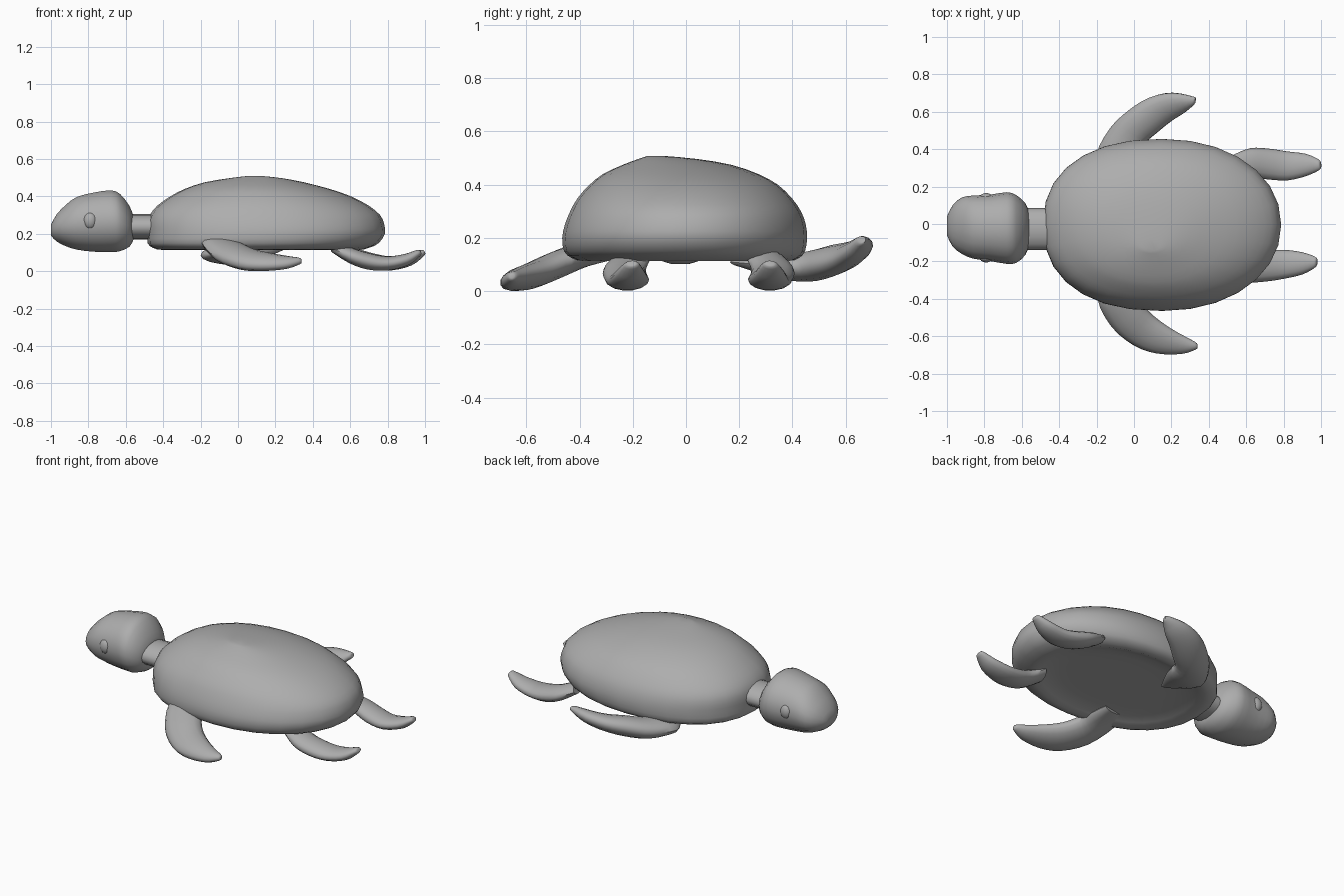
import bpy, bmesh, math
from mathutils import Vector

if "Cube" in bpy.data.objects:
    bpy.data.objects.remove(bpy.data.objects["Cube"])

grey = bpy.data.materials.new("plain_grey")
grey.diffuse_color = (0.42, 0.42, 0.42, 1)
grey.use_nodes = True
grey.node_tree.nodes["Principled BSDF"].inputs["Base Color"].default_value = grey.diffuse_color


def finish(name, bm, angle=50):
    """Turn a bmesh into a smooth shaded grey object."""
    bmesh.ops.recalc_face_normals(bm, faces=bm.faces)
    mesh = bpy.data.meshes.new(name)
    bm.to_mesh(mesh)
    bm.free()
    mesh.materials.append(grey)
    ob = bpy.data.objects.new(name, mesh)
    bpy.context.collection.objects.link(ob)
    bpy.ops.object.select_all(action='DESELECT')
    ob.select_set(True)
    bpy.context.view_layer.objects.active = ob
    bpy.ops.object.shade_smooth_by_angle(angle=math.radians(angle))
    return ob


def resample(rings, steps):
    """Insert smooth in-between rings along the loft."""
    out = []
    for i in range(len(rings) - 1):
        quad = [rings[max(i - 1, 0)], rings[i], rings[i + 1],
                rings[min(i + 2, len(rings) - 1)]]
        for s in range(steps):
            t = s / steps
            ring = []
            for a, b, c, d in zip(*quad):
                a, b, c, d = map(Vector, (a, b, c, d))
                ring.append(b + .5 * t * (c - a + t * (2 * a - 5 * b + 4 * c - d
                            + t * (3 * (b - c) + d - a))))
            out.append(ring)
    return out + [rings[-1]]


def loft(name, rings, steps=3, angle=50):
    """Skin a list of closed rings and cap both ends."""
    bm = bmesh.new()
    loops = [[bm.verts.new(p) for p in ring] for ring in resample(rings, steps)]
    n = len(loops[0])
    for a, b in zip(loops, loops[1:]):
        for i in range(n):
            j = (i + 1) % n
            bm.faces.new((a[i], a[j], b[j], b[i]))
    bm.faces.new(loops[0])
    bm.faces.new(loops[-1])
    return finish(name, bm, angle)


def oval(n, u0, u1, v0, v1, p_neg=2.05, p_pos=2.05):
    """Superellipse filling a box, with its own squareness on each u side."""
    pts = []
    for i in range(n):
        t = 2 * math.pi * i / n
        c, s = math.cos(t), math.sin(t)
        e = 2 / (p_pos if c > 0 else p_neg)
        u = math.copysign(abs(c) ** e, c)
        v = math.copysign(abs(s) ** e, s)
        pts.append(((u0 + u1) / 2 + u * (u1 - u0) / 2,
                    (v0 + v1) / 2 + v * (v1 - v0) / 2))
    return pts


# Shell: horizontal ovals from the hollow belly, over the rim, to the top
# (z, x0, x1, y0, y1)
shell = [
    (.142, .05, .25, -.08, .08), (.143, -.10, .38, -.20, .20),
    (.138, -.30, .54, -.32, .32), (.114, -.40, .64, -.385, .385),
    (.125, -.455, .70, -.43, .425), (.150, -.483, .752, -.458, .447),
    (.200, -.485, .785, -.465, .455), (.250, -.485, .782, -.455, .45),
    (.300, -.472, .76, -.435, .432), (.350, -.432, .70, -.407, .397),
    (.400, -.362, .605, -.362, .345), (.440, -.285, .49, -.312, .272),
    (.475, -.18, .355, -.237, .17), (.497, -.05, .24, -.178, .04),
    (.508, .04, .14, -.145, -.08),
]
loft("shell", [[(x, y, z) for x, y in oval(28, x0, x1, y0, y1,
                                           2.3 - max(0, z - .3), 2.1)]
               for z, x0, x1, y0, y1 in shell], 2)

# Head: upright ovals along x (x, y0, y1, z0, z1)
head = [
    (-1.0, -.06, .04, .19, .25), (-.97, -.12, .10, .158, .305),
    (-.92, -.16, .142, .132, .357), (-.86, -.185, .152, .113, .40),
    (-.77, -.198, .157, .102, .423), (-.68, -.213, .17, .10, .435),
    (-.63, -.208, .155, .105, .415), (-.58, -.165, .11, .13, .35),
    (-.56, -.11, .06, .165, .30),
]
loft("head", [[(x, y, z) for y, z in oval(18, y0, y1, z0, z1)]
              for x, y0, y1, z0, z1 in head], 2)

# Neck: short tube between head and shell
loft("neck", [[(x, y, z) for y, z in oval(16, -.14, .085, .17, .305, 2, 2)]
              for x in (-.60, -.44)], 1)

# Eyes: flattened balls set into the sides of the head
for name, y in (("eye_near", -.176), ("eye_far", .136)):
    bm = bmesh.new()
    bmesh.ops.create_uvsphere(bm, u_segments=16, v_segments=10, radius=1)
    for v in bm.verts:
        v.co = Vector((-.79 + v.co.x * .037, y + v.co.y * .03, .27 + v.co.z * .045))
    finish(name, bm)


def flipper(name, sections):
    """Blade from (outer edge, inner edge, half thickness) sections, round tip."""
    secs = [(Vector(a), Vector(b), t) for a, b, t in sections]
    mids = [(a + b) / 2 for a, b, t in secs]
    rings = []
    for i, (a, b, t) in enumerate(secs):
        along = mids[min(i + 1, len(mids) - 1)] - mids[max(i - 1, 0)]
        half = (a - b) / 2
        up = half.cross(along).normalized() * t
        rings.append([mids[i] + half * math.cos(k * math.pi / 7)
                      + up * math.sin(k * math.pi / 7) for k in range(14)])
    tip = mids[-1] + along.normalized() * .012
    rings.append([tip + (p - mids[-1]) * .4 for p in rings[-1]])
    loft(name, rings)


# Front flippers: one sweeps down, the other lifts
flipper("front_flipper_low", [
    ((-.15, -.28, .17), (.00, -.25, .14), .03),
    ((-.195, -.40, .155), (.03, -.36, .125), .045),
    ((-.12, -.55, .075), (.05, -.43, .12), .052),
    ((.00, -.65, .032), (.11, -.495, .092), .05),
    ((.12, -.692, .022), (.20, -.56, .075), .042),
    ((.25, -.695, .028), (.28, -.605, .065), .031),
    ((.328, -.672, .047), (.327, -.632, .063), .018),
])
flipper("front_flipper_high", [
    ((-.15, .27, .09), (-.06, .165, .11), .012),
    ((-.20, .37, .085), (.03, .33, .095), .045),
    ((-.13, .51, .10), (.05, .42, .087), .058),
    ((-.03, .607, .137), (.12, .485, .09), .058),
    ((.08, .675, .163), (.20, .55, .11), .048),
    ((.20, .70, .185), (.27, .595, .14), .037),
    ((.318, .680, .197), (.315, .632, .178), .019),
])

# Rear flippers: upturned blades, the far one mirrored and slightly shifted
rear = [
    ((.50, -.27, .125), (.54, -.13, .13), .03),
    ((.60, -.31, .08), (.62, -.15, .083), .041),
    ((.70, -.308, .050), (.70, -.143, .054), .044),
    ((.80, -.293, .040), (.80, -.138, .044), .038),
    ((.90, -.270, .06), (.90, -.151, .064), .032),
    ((.965, -.235, .097), (.968, -.175, .10), .018),
]
flipper("rear_flipper_near", rear)
flipper("rear_flipper_far", [
    tuple((p[0] + .02, .095 - p[1] + max(0, p[0] - .8) * .1, p[2]) for p in s[:2])
    + (s[2],) for s in rear])
